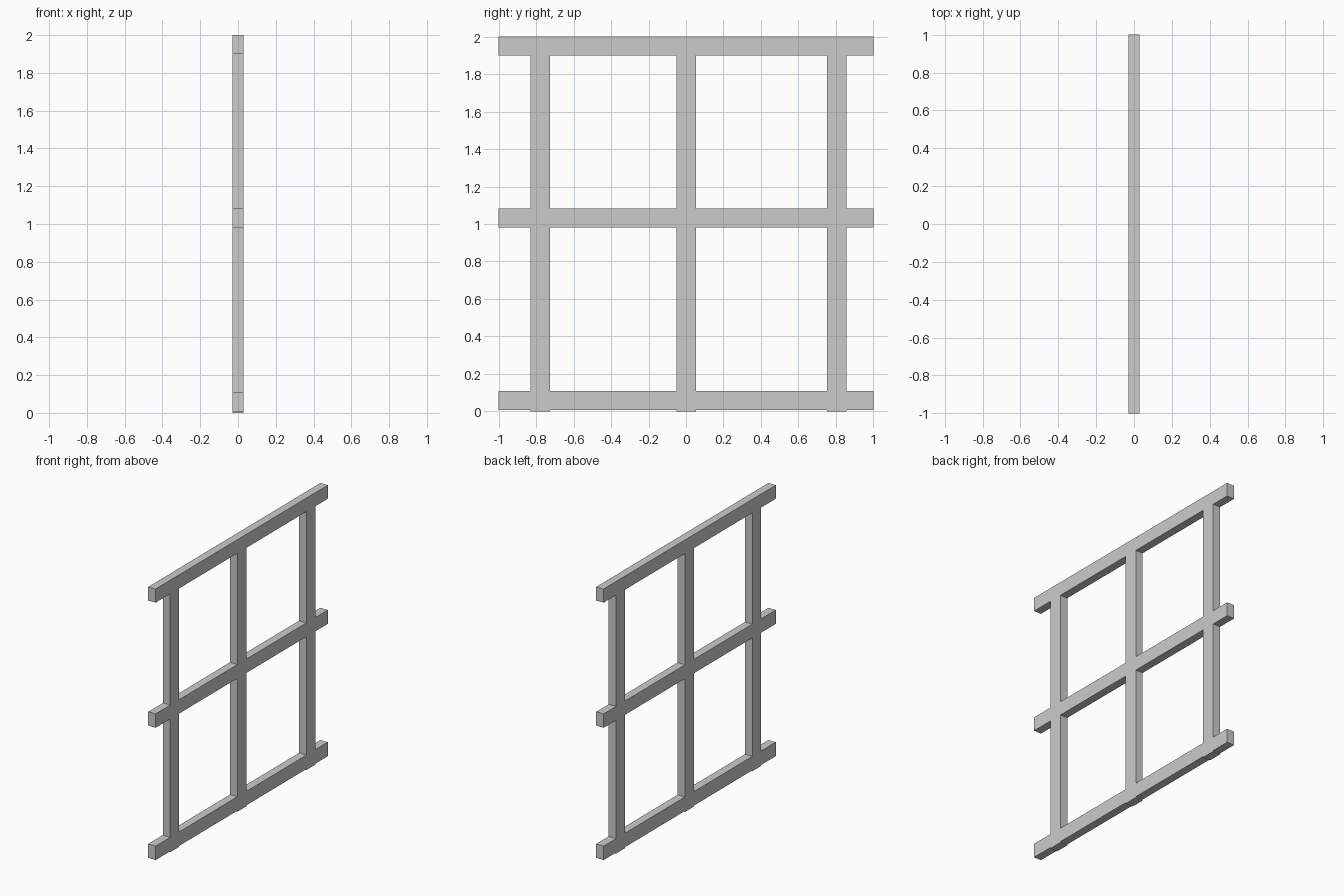
import bpy

if "Cube" in bpy.data.objects:
    bpy.data.objects.remove(bpy.data.objects["Cube"])

THICK = 0.06   # depth of every bar along x


def bar(name, y0, y1, z0, z1):
    bpy.ops.mesh.primitive_cube_add(size=1, location=(0, (y0 + y1) / 2, (z0 + z1) / 2))
    ob = bpy.context.object
    ob.name = name
    ob.scale = (THICK, y1 - y0, z1 - z0)
    bpy.ops.object.transform_apply(location=False, rotation=False, scale=True)
    return ob


# Horizontal rails
for name, z0, z1 in (("bottom_rail", 0.007, 0.11),
                     ("middle_rail", 0.98, 1.082),
                     ("top_rail", 1.9, 2.0)):
    bar(name, -1, 1, z0, z1)

# Vertical posts, just poking out under the bottom rail
for name, y in (("left_post", -0.779), ("centre_post", 0.002), ("right_post", 0.804)):
    bar(name, y - 0.052, y + 0.052, 0, 1.99)
